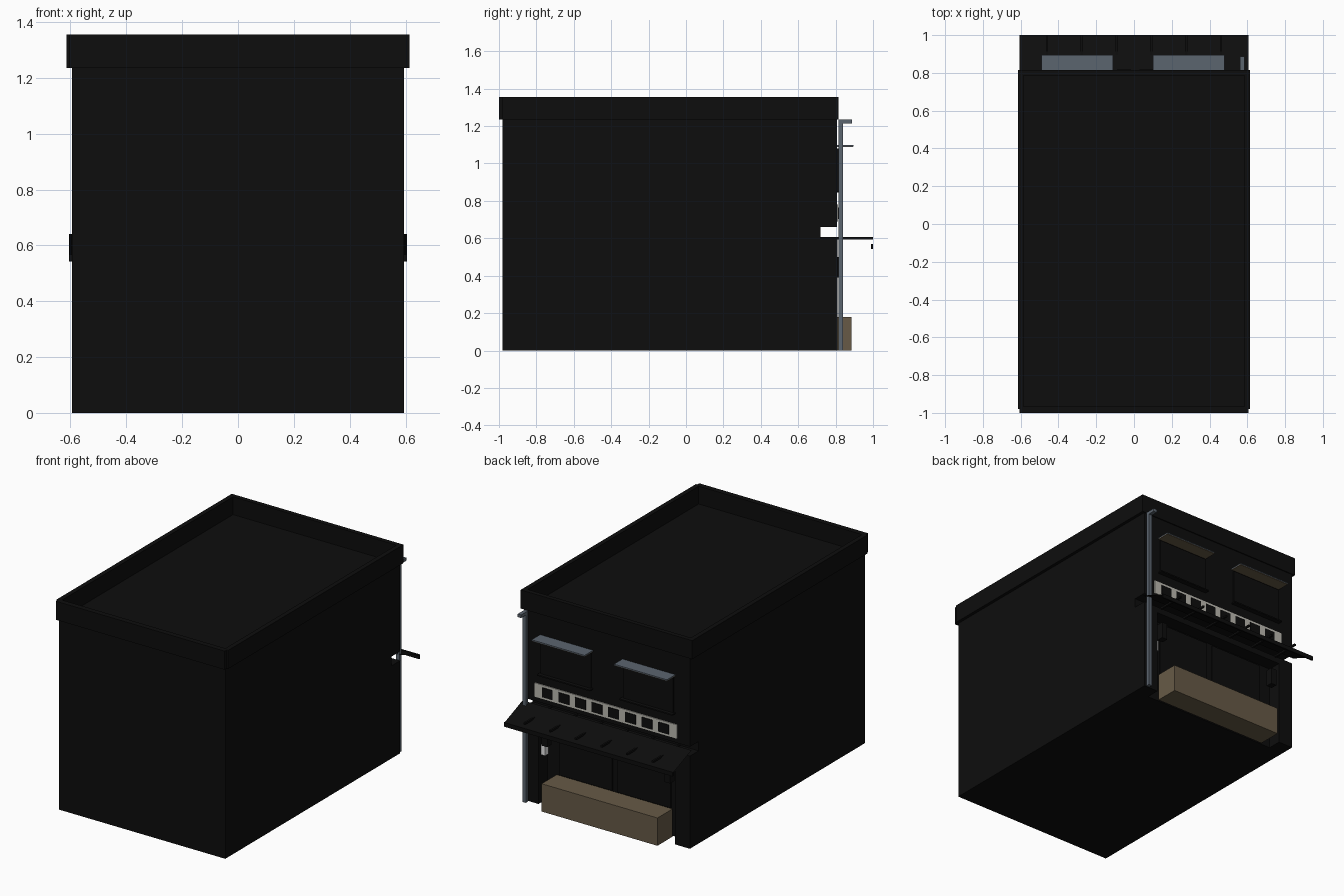
import bpy, bmesh, math

if "Cube" in bpy.data.objects:
    bpy.data.objects.remove(bpy.data.objects["Cube"])


def material(name, rgb):
    m = bpy.data.materials.new(name)
    m.diffuse_color = (*rgb, 1)
    m.use_nodes = True
    m.node_tree.nodes["Principled BSDF"].inputs["Base Color"].default_value = m.diffuse_color
    return m


BLACK = material("black_wall", (0.004, 0.004, 0.004))
METAL = material("blue_grey_metal", (0.105, 0.128, 0.158))
WOOD = material("brown_wood", (0.135, 0.102, 0.062))
CREAM = material("cream", (0.50, 0.49, 0.44))
WHITE = material("white", (0.8, 0.8, 0.8))


def finish(name, bm, mat):
    me = bpy.data.meshes.new(name)
    bm.to_mesh(me)
    bm.free()
    me.materials.append(mat)
    ob = bpy.data.objects.new(name, me)
    bpy.context.collection.objects.link(ob)
    return ob


def box(name, x, y, z, mat):
    """Box from (min, max) ranges."""
    bm = bmesh.new()
    bmesh.ops.create_cube(bm, size=1)
    for v in bm.verts:
        for i, r in enumerate((x, y, z)):
            v.co[i] = r[0] if v.co[i] < 0 else r[1]
    return finish(name, bm, mat)


def sheet(name, half_x, profile, mat):
    """Thin sheet sweeping a (y, z) profile along x."""
    bm = bmesh.new()
    rows = [[bm.verts.new((s * half_x, y, z)) for s in (-1, 1)] for y, z in profile]
    for a, b in zip(rows, rows[1:]):
        bm.faces.new((a[1], a[0], b[0], b[1]))
    return finish(name, bm, mat)


# Main walls: side profile with the shop front set back, extruded across x
profile = [(-0.98, 0), (0.72, 0), (0.72, 0.66), (0.808, 0.66), (0.808, 1.24), (-0.98, 1.24)]
bm = bmesh.new()
face = bm.faces.new([bm.verts.new((-0.595, y, z)) for y, z in profile])
ext = bmesh.ops.extrude_face_region(bm, geom=[face])
bmesh.ops.translate(bm, vec=(1.19, 0, 0),
                    verts=[g for g in ext["geom"] if isinstance(g, bmesh.types.BMVert)])
bmesh.ops.recalc_face_normals(bm, faces=bm.faces)
finish("building_walls", bm, BLACK)

# Parapet around the flat roof
for side in (-1, 1):
    xs = sorted((side * 0.585, side * 0.615))
    box("parapet_side", xs, (-0.98, 0.815), (1.235, 1.355), BLACK)
box("parapet_front", (-0.605, 0.605), (-1.0, -0.965), (1.235, 1.355), BLACK)
box("parapet_back", (-0.585, 0.585), (0.785, 0.815), (1.235, 1.355), BLACK)

# Shop front: pillars, lintel, lamps, door panels
for side in (-1, 1):
    box("pillar", sorted((side * 0.49, side * 0.595)), (0.72, 0.81), (0, 0.6), BLACK)
    box("lamp", sorted((side * 0.42, side * 0.46)), (0.775, 0.82), (0.39, 0.5), BLACK)
    box("shop_door", sorted((side * 0.02, side * 0.4)), (0.72, 0.728), (0.18, 0.55), BLACK)
box("shop_lintel", (-0.49, 0.49), (0.72, 0.81), (0.56, 0.6), BLACK)
box("notice_plate", (0.46, 0.489), (0.75, 0.785), (0.31, 0.38), WHITE)

# Bench box in front of the shop
box("bench_box", (-0.415, 0.415), (0.73, 0.885), (0, 0.18), WOOD)

# Awning with valance and support arms
sheet("awning", 0.605, [(0.808, 0.64), (0.998, 0.565)], BLACK)
box("awning_valance", (-0.605, 0.605), (0.99, 1.0), (0.543, 0.57), BLACK)
for i in range(6):
    x = -0.46 + i * 0.184
    box("awning_arm", (x - 0.006, x + 0.006), (0.72, 1.0), (0.594, 0.606), BLACK)

# Cream band with dark square panels
box("sign_band", (-0.505, 0.515), (0.80, 0.814), (0.69, 0.78), CREAM)
for i in range(8):
    x = -0.41 + i * 0.119
    box("band_panel", (x - 0.038, x + 0.038), (0.81, 0.818), (0.703, 0.765), BLACK)

# Upper windows with small canopies
for x0, x1 in ((-0.49, -0.11), (0.10, 0.48)):
    box("upper_window", (x0 + 0.01, x1 - 0.01), (0.80, 0.817), (0.85, 1.08), BLACK)
    box("window_sill", (x0, x1), (0.80, 0.84), (0.845, 0.853), BLACK)
    box("window_canopy", (x0, x1), (0.80, 0.895), (1.092, 1.099), METAL)
    box("canopy_soffit", (x0, x1), (0.80, 0.893), (1.088, 1.092), WOOD)

# Drain pipe with its bent top
box("drain_pipe", (0.56, 0.585), (0.815, 0.84), (0, 1.23), METAL)
box("drain_pipe_top", (0.56, 0.585), (0.815, 0.887), (1.215, 1.235), METAL)
